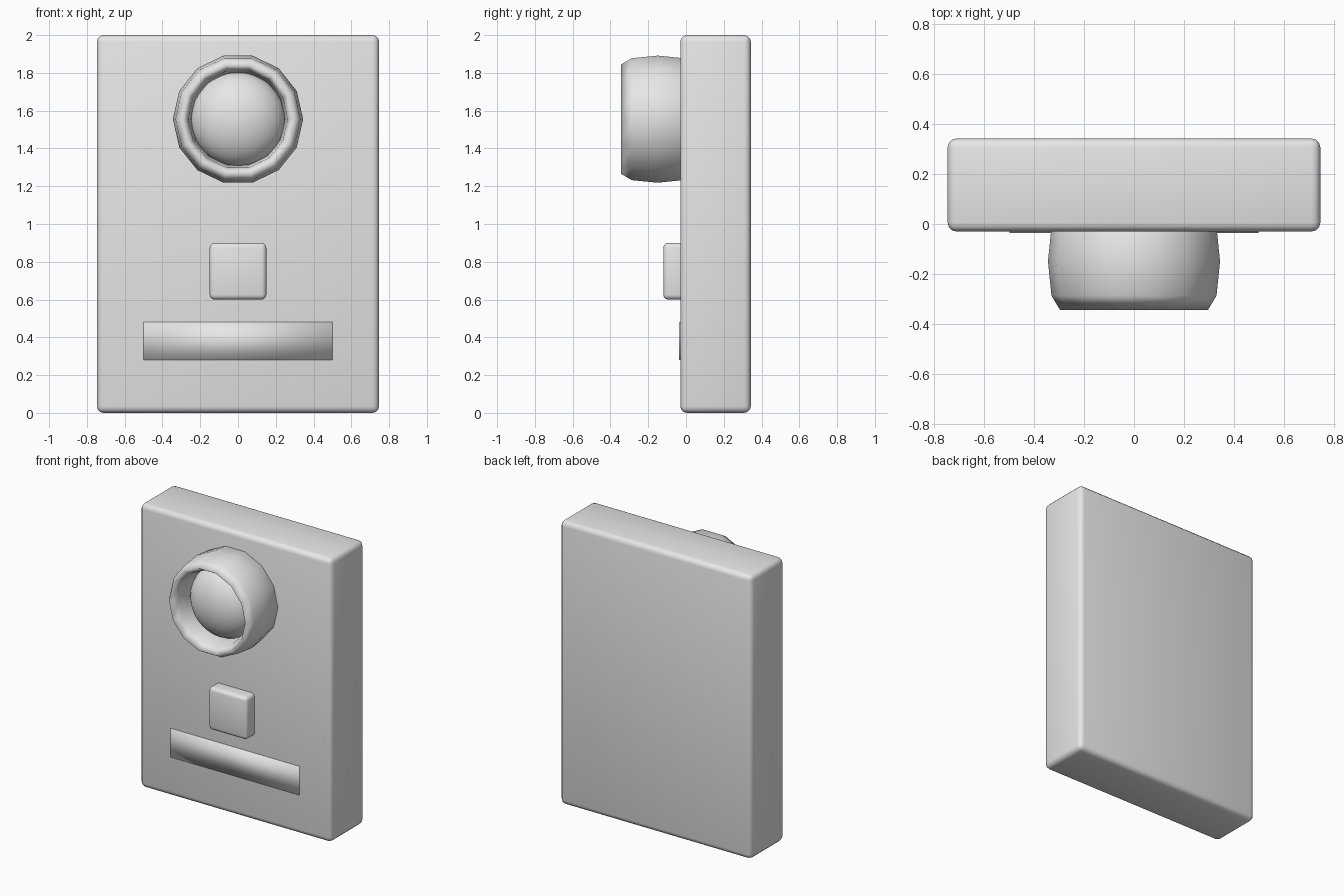
import bpy, bmesh, math

if "Cube" in bpy.data.objects:
    bpy.data.objects.remove(bpy.data.objects["Cube"])

grey = bpy.data.materials.new("light_grey")
grey.diffuse_color = (0.8, 0.8, 0.8, 1)
grey.use_nodes = True
grey.node_tree.nodes["Principled BSDF"].inputs["Base Color"].default_value = grey.diffuse_color


def finish(name, bm):
    """Turn a bmesh into a smooth-shaded grey object."""
    bmesh.ops.recalc_face_normals(bm, faces=bm.faces[:])
    for f in bm.faces:
        f.smooth = True
    mesh = bpy.data.meshes.new(name)
    bm.to_mesh(mesh)
    bm.free()
    mesh.materials.append(grey)
    obj = bpy.data.objects.new(name, mesh)
    bpy.context.collection.objects.link(obj)
    return obj


def box(name, lo, hi, bevel=0.0, segments=3):
    bm = bmesh.new()
    bmesh.ops.create_cube(bm, size=1)
    for v in bm.verts:
        v.co = [(a + b) / 2 + c * (b - a) for a, b, c in zip(lo, hi, v.co)]
    if bevel:
        bmesh.ops.bevel(bm, geom=bm.edges[:], offset=bevel, segments=segments,
                        profile=0.5, affect='EDGES')
    return finish(name, bm)


# Wall panel, push button and thin name plate
box("panel", (-0.747, -0.03, 0), (0.747, 0.343, 2), 0.035)
box("button", (-0.15, -0.12, 0.6), (0.15, 0.03, 0.9), 0.025)
box("name_plate", (-0.5, -0.037, 0.28), (0.5, 0.03, 0.48))

# Lens ring: 14-sided torus with 8-sided section, stretched in depth
SIDES, SECTION, CZ, CY = 14, 8, 1.555, -0.15
bm = bmesh.new()
rows = []
for i in range(SIDES):
    a = 2 * math.pi * i / SIDES
    row = []
    for j in range(SECTION):
        t = 2 * math.pi * j / SECTION
        r = 0.297 + 0.048 * math.cos(t)
        row.append(bm.verts.new((r * math.cos(a), CY + 0.194 * math.sin(t),
                                 CZ + r * math.sin(a))))
    rows.append(row)
for i in range(SIDES):
    p, q = rows[i], rows[(i + 1) % SIDES]
    for j in range(SECTION):
        k = (j + 1) % SECTION
        bm.faces.new((p[j], p[k], q[k], q[j]))
finish("lens_ring", bm)

# Domed lens, slightly flattened, set inside the ring
bm = bmesh.new()
bmesh.ops.create_uvsphere(bm, u_segments=32, v_segments=16, radius=0.25)
for v in bm.verts:
    x, y, z = v.co
    v.co = (x, -0.14 + z * 0.66, CZ + y)
finish("lens", bm)
